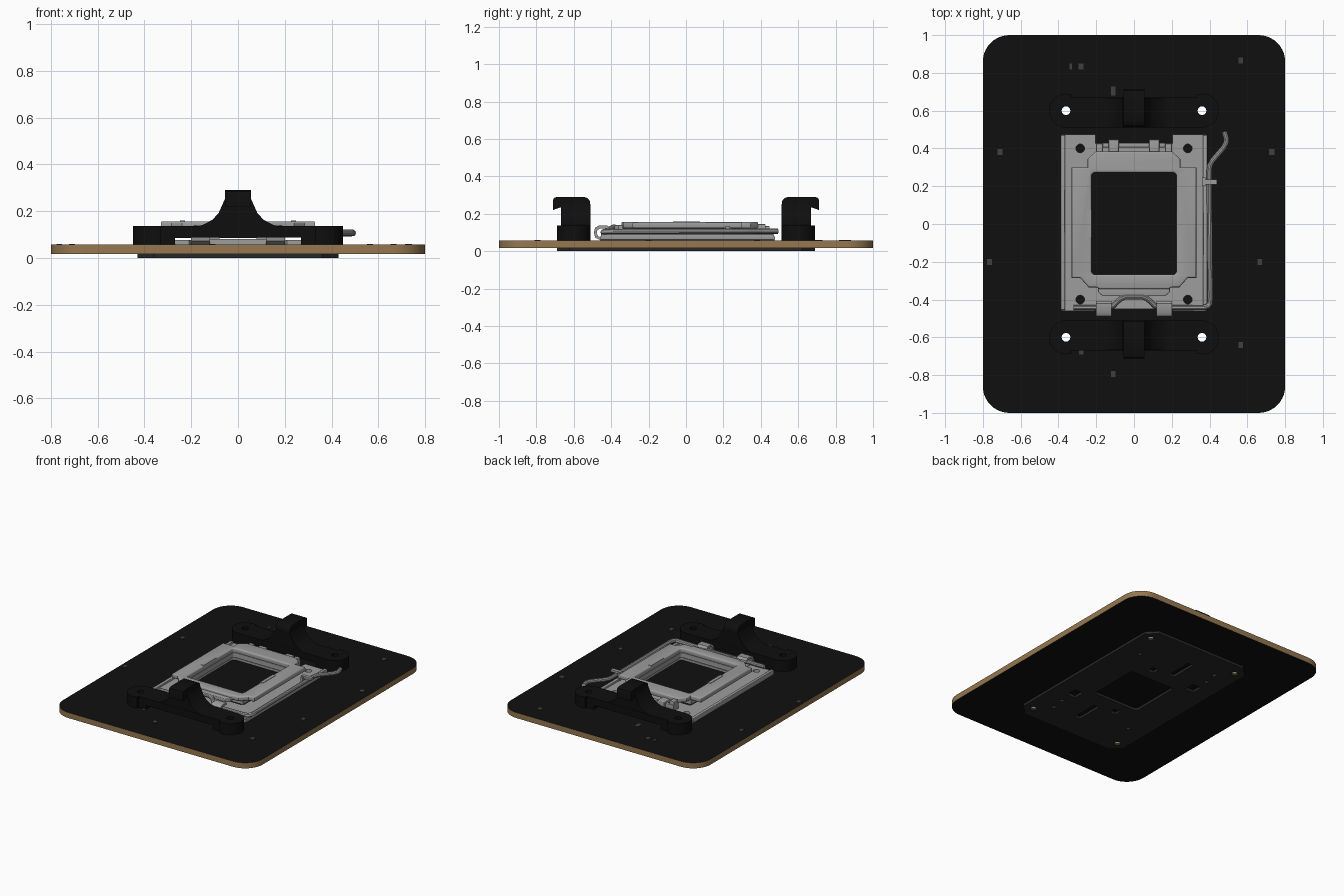
import bpy, bmesh, math
from mathutils import Matrix

if "Cube" in bpy.data.objects:
    bpy.data.objects.remove(bpy.data.objects["Cube"])


def mat(name, r, g, b):
    m = bpy.data.materials.new(name)
    m.diffuse_color = (r, g, b, 1)
    m.use_nodes = True
    m.node_tree.nodes["Principled BSDF"].inputs["Base Color"].default_value = m.diffuse_color
    return m


BLACK = mat("board black", .005, .005, .005)
PLASTIC = mat("plastic black", .0045, .0045, .0045)
BROWN = mat("board edge brown", .30, .185, .08)
DARK = mat("backplate dark grey", .022, .022, .022)
MARK = mat("mark grey", .05, .05, .05)
METAL = mat("metal grey", .34, .34, .34)

# Local frames: outline plane and the axis it is extruded along
FRAMES = {
    "XY": Matrix.Identity(4),
    "XZ": Matrix(((1, 0, 0, 0), (0, 0, -1, 0), (0, 1, 0, 0), (0, 0, 0, 1))),
    "YZ": Matrix(((0, 0, 1, 0), (1, 0, 0, 0), (0, 1, 0, 0), (0, 0, 0, 1))),
}


def circle(x, y, r, n=24):
    return [(x + r * math.cos(2 * math.pi * i / n), y + r * math.sin(2 * math.pi * i / n)) for i in range(n)]


def rrect(x0, y0, x1, y1, r, n=6):
    pts = []
    corners = [(x1 - r, y1 - r), (x0 + r, y1 - r), (x0 + r, y0 + r), (x1 - r, y0 + r)]
    for k, (cx, cy) in enumerate(corners):
        for i in range(n + 1):
            a = math.pi / 2 * (k + i / n)
            pts.append((cx + r * math.cos(a), cy + r * math.sin(a)))
    return pts


def rect(x0, y0, x1, y1):
    return [(x0, y0), (x1, y0), (x1, y1), (x0, y1)]


def mirrored(half):
    return half + [(-x, y) for x, y in reversed(half)]


def finish(name, curve, material, matrix):
    """Turn a curve into a clean smooth-by-angle mesh object."""
    tmp = bpy.data.objects.new("tmp", curve)
    bpy.context.collection.objects.link(tmp)
    deps = bpy.context.evaluated_depsgraph_get()
    me = bpy.data.meshes.new_from_object(tmp.evaluated_get(deps))
    bpy.data.objects.remove(tmp)
    me.transform(matrix)
    bm = bmesh.new()
    bm.from_mesh(me)
    bmesh.ops.remove_doubles(bm, verts=bm.verts, dist=1e-5)
    bmesh.ops.recalc_face_normals(bm, faces=bm.faces)
    for f in bm.faces:
        f.smooth = True
        f.material_index = 0
    bm.to_mesh(me)
    bm.free()
    me.set_sharp_from_angle(angle=math.radians(35))
    me.materials.clear()
    me.materials.append(material)
    ob = bpy.data.objects.new(name, me)
    bpy.context.collection.objects.link(ob)
    return ob


def plate(name, loops, w0, w1, material, frame="XY", bevel=0):
    """Extrude an outline (first loop) with holes (other loops)."""
    c = bpy.data.curves.new(name, 'CURVE')
    c.dimensions = '2D'
    c.fill_mode = 'BOTH'
    c.extrude = (w1 - w0) / 2 - bevel
    c.bevel_depth = bevel
    c.offset = -bevel
    c.bevel_resolution = 2
    for pts in loops:
        s = c.splines.new('POLY')
        s.points.add(len(pts) - 1)
        for p, (x, y) in zip(s.points, pts):
            p.co = (x, y, 0, 1)
        s.use_cyclic_u = True
    return finish(name, c, material, FRAMES[frame] @ Matrix.Translation((0, 0, (w0 + w1) / 2)))


def wire(name, pts, r, material):
    c = bpy.data.curves.new(name, 'CURVE')
    c.dimensions = '3D'
    c.bevel_depth = r
    c.bevel_resolution = 3
    c.use_fill_caps = True
    s = c.splines.new('POLY')
    s.points.add(len(pts) - 1)
    for p, q in zip(s.points, pts):
        p.co = (*q, 1)
    return finish(name, c, material, Matrix.Identity(4))


QUAD = [(sx, sy) for sx in (-1, 1) for sy in (-1, 1)]
mount_holes = [circle(.36 * a, .6 * b, .023) for a, b in QUAD]
screw_holes = [circle(.285 * a, .4 * b, .023) for a, b in QUAD]

# Circuit board: black faces, brown edge
board = plate("circuit_board", [rrect(-.8, -1, .8, 1, .14, 10)] + mount_holes, .017, .057, BLACK)
board.data.materials.append(BROWN)
for f in board.data.polygons:
    f.material_index = int(abs(f.normal.z) < .5)

# Small marks printed on the board
marks = [(-.335, .835, .012), (-.28, .835, .026), (.565, .865, .026), (.73, .38, .03), (-.71, .38, .026),
         (-.765, -.2, .024), (.665, -.2, .024), (.565, -.64, .026), (-.28, -.675, .024), (-.11, -.795, .026),
         (-.11, .705, .026)]
for i, (x, y, s) in enumerate(marks):
    h = .024 if y == .705 else .016
    plate(f"board_mark_{i}", [rect(x - s / 2, y - h, x + s / 2, y + h)], .056, .06, MARK)

# Backplate with window, slots and holes
back = [rrect(-.43, -.69, .43, .69, .07, 1), rrect(-.18, -.19, .18, .19, .025)] + mount_holes
back += [circle(.285 * a, .4 * b, .015, 16) for a, b in QUAD]
for s in (-1, 1):
    back += [rect(.06 * s - .022, -.41 * s - .1, .06 * s + .022, -.41 * s + .1),
             rect(.275 * s - .035, -.277 * s - .04, .275 * s + .035, -.277 * s + .04),
             rect(-.08 * s - .025, -.29 * s - .025, -.08 * s + .025, -.29 * s + .025),
             circle(.27 * s, -.5 * s, .016, 16)]
plate("backplate", back, 0, .0175, DARK)

# Cooler brackets, front and back
flare = [(.19, .13), (.15, .142), (.11, .163), (.083, .192), (.066, .23), (.057, .265), (.055, .291)]
for s, side in ((-1, "front"), (1, "back")):
    lo, hi = sorted((.51 * s, .67 * s))
    plate(f"{side}_bracket_bar", [rect(-.3, lo, .3, hi)], .087, .137, PLASTIC)
    for a, lr in ((-1, "left"), (1, "right")):
        x0, x1 = .27, .36
        end = [(x0, .51), (x1, .51)]
        end += [(.36 + .09 * math.cos(t), .6 + .09 * math.sin(t))
                for t in [math.radians(-80 + 10 * i) for i in range(20)]]
        end += [(.33, .67), (x0, .67)]
        plate(f"{side}_bracket_{lr}_foot", [[(x * a, y * s) for x, y in end], circle(.36 * a, .6 * s, .023)],
              .056, .137, PLASTIC)
    # flared post, then a rounded hook head
    w0, w1 = sorted((-.511 * s, -.668 * s))
    plate(f"{side}_bracket_post", [mirrored([(x, min(z, .25)) for x, z in flare[:-1]])], w0, w1, PLASTIC, "XZ")
    head = [(.511, .245), (.514, .268), (.524, .282), (.545, .291), (.69, .291), (.706, .284),
            (.712, .27), (.712, .22), (.668, .235)]
    plate(f"{side}_bracket_hook", [[(y * s, z) for y, z in head]], -.056, .056, PLASTIC, "YZ")

# Socket body and lower frame
plate("socket_body", [rect(-.27, -.32, .27, .32)], .055, .063, BLACK)
frame_half = [(.19, -.43), (.21, -.46), (.385, -.46), (.385, .475), (.205, .475), (.205, .425)]
plate("socket_frame", [mirrored(frame_half), rrect(-.24, -.285, .24, .29, .02)] + screw_holes,
      .056, .078, METAL)
for s, lr in ((-1, "left"), (1, "right")):
    x0, x1 = sorted((.365 * s, .388 * s))
    plate(f"{lr}_frame_rail", [rect(x0, -.455, x1, .47)], .06, .092, METAL, bevel=.005)
plate("frame_front_tongue", [rect(-.2, -.45, .2, -.41)], .056, .082, METAL)

# Load plate with its nose, side pads and rear hinge
load_half = [(.18, -.345), (.2, -.335), (.24, -.335), (.285, -.285), (.33, -.285), (.33, .3),
             (.245, .3), (.245, .345), (.2, .385)]
window = rrect(-.225, -.268, .225, .272, .02)
plate("load_plate", [mirrored(load_half), window], .122, .157, METAL, bevel=.009)
plate("load_plate_lip", [rect(-.25, -.3, .25, .3), rrect(-.225, -.268, .225, .272, .02)], .09, .125, METAL)
plate("load_plate_nose", [mirrored([(.165, -.382), (.19, -.36), (.19, -.335)])], .115, .14, METAL, bevel=.005)
for s, lr in ((-1, "left"), (1, "right")):
    x0, x1 = sorted((.226 * s, .249 * s))
    plate(f"{lr}_load_plate_pad", [rect(x0, -.07, x1, .075)], .15, .16, METAL)
    x0, x1 = sorted((.08 * s, .135 * s))
    plate(f"{lr}_hinge_tab", [rect(x0, .375, x1, .447)], .07, .135, METAL, bevel=.008)
    x0, x1 = sorted((.165 * s, .2 * s))
    plate(f"{lr}_hinge_arm", [rect(x0, .37, x1, .425)], .075, .145, METAL, bevel=.006)
plate("hinge_strip", [rect(-.2, .405, .2, .43)], .085, .12, METAL, bevel=.005)

# Curled hooks that hold the lever
curl = [(-.455, .057), (-.485, .072), (-.493, .1), (-.486, .125), (-.466, .137), (-.42, .137), (-.408, .122),
        (-.42, .122), (-.46, .122), (-.474, .112), (-.478, .095), (-.47, .08), (-.45, .073), (-.41, .073),
        (-.41, .057)]
for s, lr in ((-1, "left"), (1, "right")):
    x0, x1 = sorted((.12 * s, .2 * s))
    plate(f"{lr}_lever_hook", [curl], x0, x1, METAL, "YZ")

# Locking lever wire and its catch
lever = [(-.32, -.442, .1), (-.135, -.442, .1), (-.11, -.432, .105), (-.07, -.395, .125), (-.045, -.385, .13),
         (.045, -.385, .13), (.07, -.395, .125), (.11, -.432, .105), (.135, -.442, .1), (.37, -.442, .103),
         (.39, -.436, .104), (.402, -.42, .105), (.404, -.39, .106), (.398, .28, .107), (.402, .31, .107),
         (.415, .335, .107), (.475, .405, .107), (.488, .43, .107), (.49, .45, .107), (.478, .49, .107)]
wire("locking_lever", lever, .0145, METAL)
plate("lever_catch_top", [rect(.36, .21, .44, .235)], .12, .136, METAL)
plate("lever_catch_post", [rect(.36, .2, .378, .245)], .07, .13, METAL)
